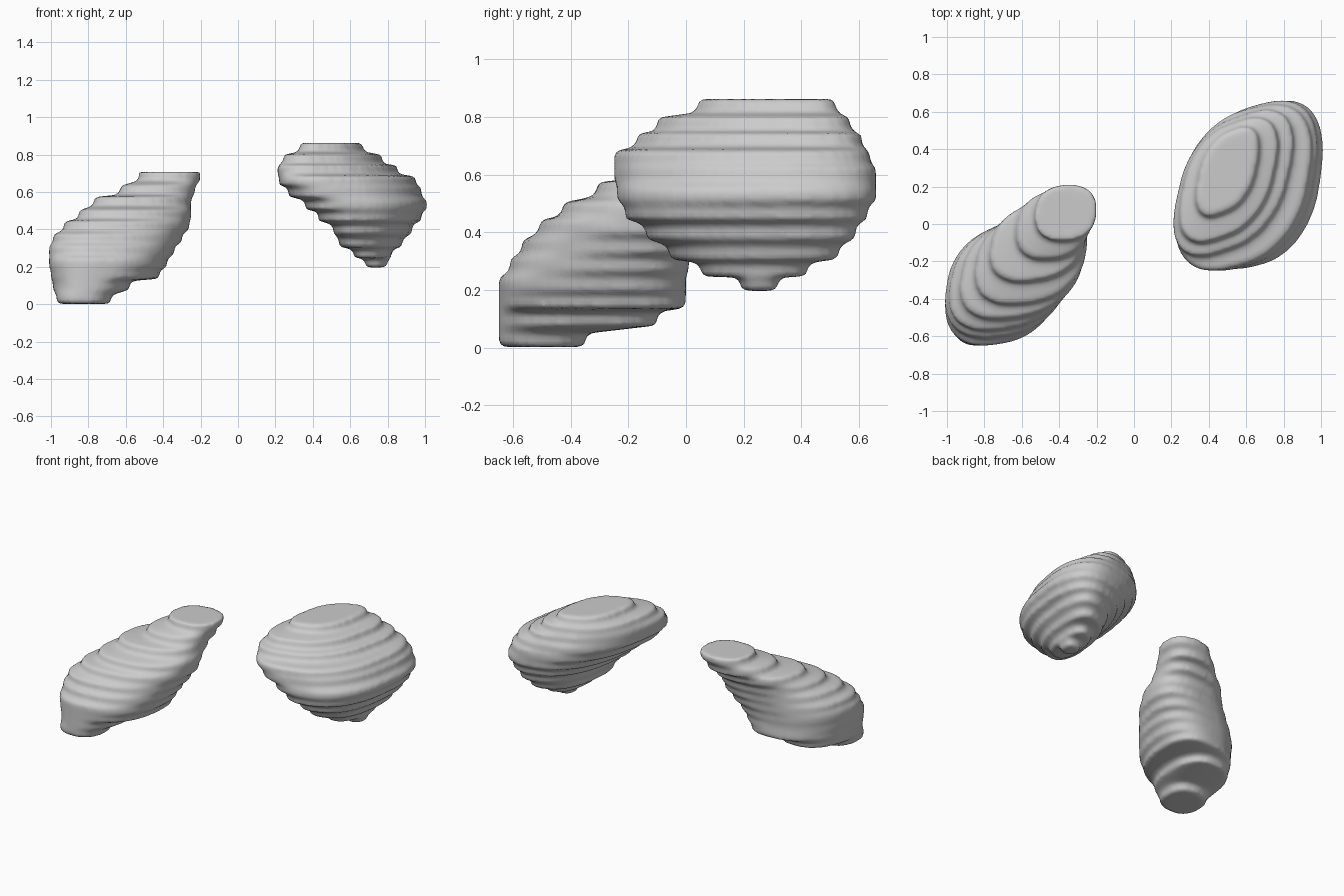
import bpy, bmesh, math

SEGMENTS = 56
HALF_STEP = 0.023


def soft(c):
    # slightly squared-off ellipse
    return math.copysign(abs(c) ** 0.85, c)


def add_ring(bm, z, x0, x1, y0, y1, slant, scale=1.0):
    # oval that fills the given x and y ranges, slanted along the x+y diagonal
    phi = math.acos(slant)
    ring = []
    for i in range(SEGMENTS):
        t = math.tau * i / SEGMENTS
        x = (x0 + x1) / 2 + scale * (x1 - x0) / 2 * soft(math.cos(t))
        y = (y0 + y1) / 2 + scale * (y1 - y0) / 2 * soft(math.cos(t - phi))
        ring.append(bm.verts.new((x, y, z)))
    return ring


def terraced_rock(name, layers):
    bm = bmesh.new()
    rings = []
    for z, *size in layers:
        for dz in (-HALF_STEP, HALF_STEP):
            rings.append(add_ring(bm, z + dz, *size))
    for a, b in zip(rings, rings[1:]):
        for i in range(SEGMENTS):
            j = (i + 1) % SEGMENTS
            bm.faces.new((a[i], a[j], b[j], b[i]))
    bm.faces.new(rings[0][::-1])
    bm.faces.new(rings[-1])
    bmesh.ops.recalc_face_normals(bm, faces=bm.faces)
    mesh = bpy.data.meshes.new(name)
    bm.to_mesh(mesh)
    bm.free()
    obj = bpy.data.objects.new(name, mesh)
    bpy.context.collection.objects.link(obj)
    # even skin, then soften the terrace edges
    remesh = obj.modifiers.new("skin", 'REMESH')
    remesh.mode = 'VOXEL'
    remesh.voxel_size = 0.016
    remesh.use_smooth_shade = True
    smooth = obj.modifiers.new("soften", 'SMOOTH')
    smooth.factor = 0.5
    smooth.iterations = 5
    return obj


# leaning rock on the left: z, x range, y range, slant
terraced_rock("left_rock", [
    (0.025, -0.97, -0.68, -0.65, -0.35, 0.1),
    (0.10, -0.99, -0.58, -0.65, -0.10, 0.15),
    (0.16, -1.00, -0.42, -0.65, 0.00, 0.3),
    (0.22, -1.01, -0.38, -0.65, 0.00, 0.3),
    (0.29, -1.01, -0.34, -0.61, 0.01, 0.3),
    (0.35, -0.99, -0.30, -0.57, 0.03, 0.35),
    (0.42, -0.93, -0.26, -0.51, 0.05, 0.35),
    (0.48, -0.85, -0.25, -0.43, 0.07, 0.3),
    (0.55, -0.77, -0.25, -0.31, 0.12, 0.3),
    (0.61, -0.63, -0.23, -0.19, 0.18, 0.2),
    (0.685, -0.53, -0.20, -0.09, 0.21, 0.1),
])

# broad wedge-shaped rock on the right
terraced_rock("right_rock", [
    (0.22, 0.68, 0.80, 0.19, 0.32, 0.1),
    (0.27, 0.62, 0.82, 0.05, 0.42, 0.3),
    (0.33, 0.54, 0.88, -0.06, 0.53, 0.4),
    (0.40, 0.51, 0.93, -0.14, 0.59, 0.4),
    (0.47, 0.43, 0.98, -0.21, 0.63, 0.35),
    (0.53, 0.36, 1.01, -0.24, 0.66, 0.35),
    (0.60, 0.27, 0.98, -0.25, 0.66, 0.4),
    (0.66, 0.22, 0.95, -0.25, 0.64, 0.4),
    (0.72, 0.21, 0.85, -0.17, 0.61, 0.5),
    (0.775, 0.24, 0.77, -0.10, 0.57, 0.5),
    (0.84, 0.33, 0.67, 0.04, 0.52, 0.5),
])
